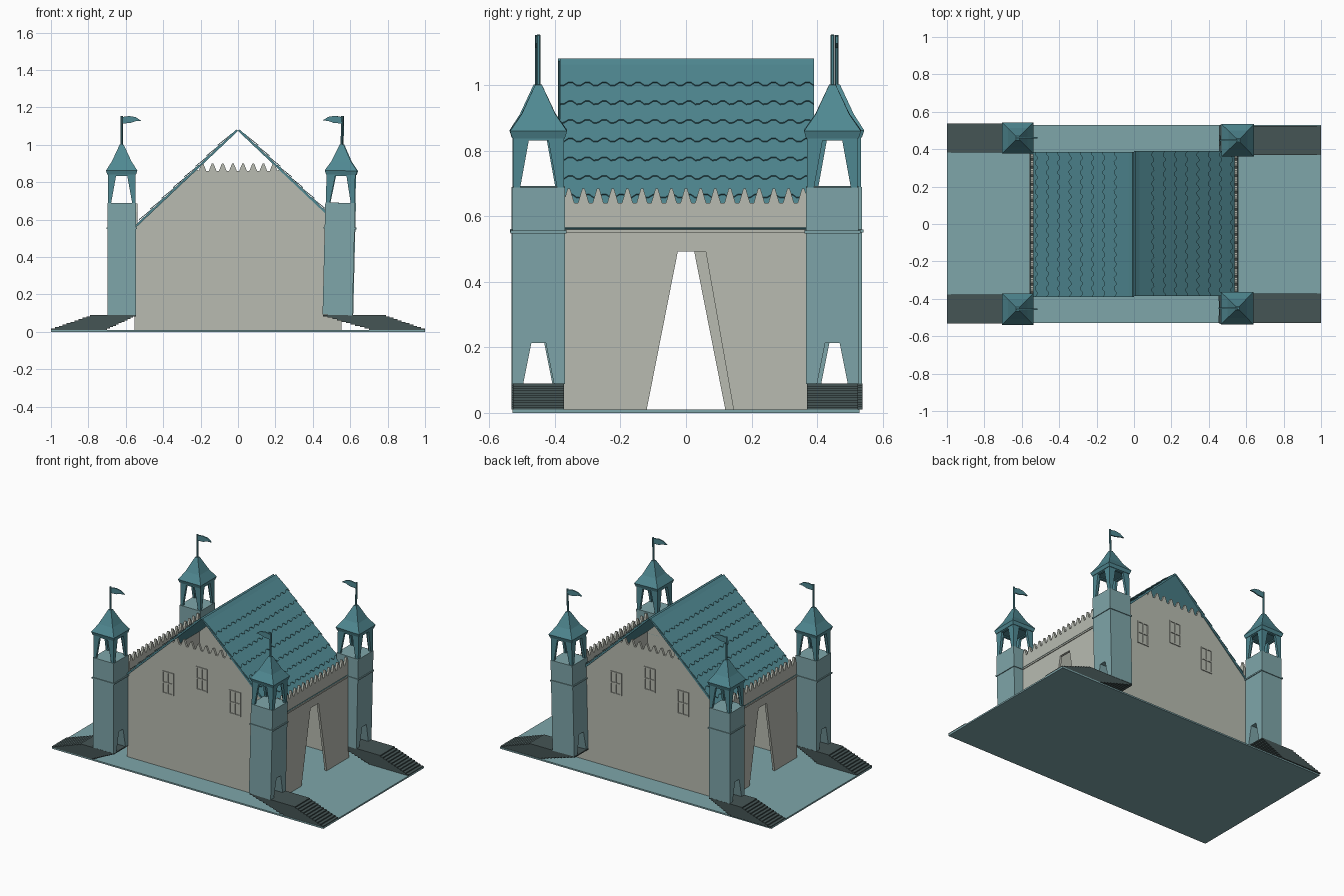
import bpy, bmesh, math
from mathutils import Matrix, Vector

if "Cube" in bpy.data.objects:
    bpy.data.objects.remove(bpy.data.objects["Cube"])


def material(name, rgb):
    m = bpy.data.materials.new(name)
    m.diffuse_color = (*rgb, 1)
    m.use_nodes = True
    m.node_tree.nodes["Principled BSDF"].inputs["Base Color"].default_value = m.diffuse_color
    return m


TOWER = material("pale_teal", (0.21, 0.38, 0.40))
ROOF = material("roof_teal", (0.08, 0.25, 0.29))
WALL = material("warm_grey", (0.48, 0.50, 0.44))
STEP = material("dark_slate", (0.06, 0.09, 0.09))

I4 = Matrix.Identity(4)
XZ = Matrix(((1, 0, 0, 0), (0, 0, -1, 0), (0, 1, 0, 0), (0, 0, 0, 1)))  # extrudes toward -y
YZ = Matrix(((0, 0, 1, 0), (1, 0, 0, 0), (0, 1, 0, 0), (0, 0, 0, 1)))   # extrudes toward +x
HALF = Matrix.Rotation(math.pi, 4, 'Z')


def finish(name, bm, mat):
    bmesh.ops.recalc_face_normals(bm, faces=bm.faces)
    me = bpy.data.meshes.new(name)
    bm.to_mesh(me)
    bm.free()
    me.materials.append(mat)
    ob = bpy.data.objects.new(name, me)
    bpy.context.collection.objects.link(ob)
    return ob


def prism(name, pts, a, b, mat, frame=I4):
    """Extrude a 2D outline from depth a to depth b in the given frame."""
    bm = bmesh.new()
    lo = [bm.verts.new(frame @ Vector((x, y, a))) for x, y in pts]
    hi = [bm.verts.new(frame @ Vector((x, y, b))) for x, y in pts]
    bm.faces.new(lo[::-1])
    bm.faces.new(hi)
    n = len(pts)
    for i in range(n):
        bm.faces.new((lo[i], lo[(i + 1) % n], hi[(i + 1) % n], hi[i]))
    return finish(name, bm, mat)


def rect(x0, x1, y0, y1):
    return [(x0, y0), (x1, y0), (x1, y1), (x0, y1)]


def box(name, x0, x1, y0, y1, z0, z1, mat, frame=I4):
    return prism(name, rect(x0, x1, y0, y1), z0, z1, mat, frame)


def arch(w, h, d0, d1, t0, t1, oh):
    """Panel outline with a tapering doorway cut up from the bottom, without its top."""
    return [(-w, 0), (d0, 0), (t0, oh), (t1, oh), (d1, 0), (w, 0), (w, h), (-w, h)]


def frustums(name, rings, mat, frame, sides=4):
    """Stack of regular rings (half-width, height)."""
    bm = bmesh.new()
    prev = None
    k = 1 / math.cos(math.pi / sides)
    for r, z in rings:
        ring = [bm.verts.new(frame @ Vector((r * k * math.cos((i + .5) * 2 * math.pi / sides),
                                             r * k * math.sin((i + .5) * 2 * math.pi / sides), z)))
                for i in range(sides)]
        if prev:
            for i in range(sides):
                j = (i + 1) % sides
                bm.faces.new((prev[i], prev[j], ring[j], ring[i]))
        else:
            bm.faces.new(ring[::-1])
        prev = ring
    bm.faces.new(prev)
    return finish(name, bm, mat)


def teeth(x0, x1, low, high, n):
    """Zigzag top edge running from x0 to x1."""
    p = (x1 - x0) / n
    pts = []
    for i in range(n):
        x = x0 + i * p
        pts += [(x + .12 * p, low), (x + .42 * p, high), (x + .58 * p, high), (x + .88 * p, low)]
    return pts


# ground slab
box("ground_slab", -1, 1, -.53, .53, 0, .01, TOWER)

# house walls: two halves related by a half turn
RIDGE, EAVE, HW, HD = 1.08, .56, .55, .38
for s, F in ((1, I4), (-1, HALF)):
    tag = "front" if s == 1 else "back"
    zx = lambda z: HW * (RIDGE - z) / (RIDGE - EAVE)
    gable = [(-HW, .01), (HW, .01), (HW, EAVE), (zx(.87), .87)]
    gable += teeth(zx(.87) - .005, -zx(.87) + .005, .86, .9, 8)
    gable += [(-zx(.87), .87), (-HW, EAVE)]
    prism(tag + "_gable_wall", gable, HD - .015, HD, WALL, F @ XZ)

    # windows: outer frame plus cross bars
    for k, (cx, z0, z1) in enumerate(((-.25, .505, .655), (0, .595, .75), (.245, .5, .66))):
        zm, W, T = (z0 + z1) / 2, .042, .008
        bars = [rect(cx - W, cx - W + T, z0, z1), rect(cx + W - T, cx + W, z0, z1),
                rect(cx - T / 2, cx + T / 2, z0, z1)]
        bars += [rect(cx - W, cx + W, z, z + T) for z in (z0, zm - T / 2, z1 - T)]
        for b in bars:
            prism(f"{tag}_window_bar_{k}", b, HD - .003, HD + .005, WALL, F @ XZ)

    # side wall with doorway and toothed parapet
    tag = "right" if s == 1 else "left"
    side = [(y, z + .01) for y, z in arch(HD, 0, -.12, .145, -.025, .06, .483)[:6]]
    side += teeth(HD, -HD, .64, .685, 17)
    prism(tag + "_side_wall", side, HW - .012, HW + .003, WALL, F @ YZ)
    box(tag + "_wall_ledge", HW, HW + .008, -HD, HD, .55, .56, WALL, F)

    # roof slab and scalloped tile rows
    d = Vector((HW, 0, -.52)).normalized()
    n = d.cross(Vector((0, 1, 0)))
    slope = Matrix(((d.x, 0, n.x, 0), (0, 1, 0, 0), (d.z, 0, n.z, RIDGE - .006), (0, 0, 0, 1)))
    L = .755
    prism(tag + "_roof", rect(0, L, -.385, .39), 0, .011, ROOF, F @ slope)
    for i in range(8):
        t = .13 + .083 * i
        edge = [(t - .015 * abs(x), y) for y, x in
                [(-.385 + .775 * j / 60, (0, .1, 1, 1)[j % 4]) for j in range(61)]]
        tilt = Matrix.Translation((t - .1, 0, .009)) @ Matrix.Rotation(-.08, 4, 'Y') \
            @ Matrix.Translation((.1 - t, 0, 0))
        prism(f"{tag}_tile_row_{i}", [(t - .1, .39), (t - .1, -.385)] + edge, 0, .004,
              ROOF, F @ slope @ tilt)

# corner towers: flags on both sides wave toward the middle
towers = (("front_left", -.622, -.455, .077, 0), ("back_left", -.622, .46, .077, 0),
          ("front_right", .532, -.45, .08, 1), ("back_right", .536, .447, .08, 1))
for tag, cx, cy, w, right in towers:
    F = Matrix.Translation((cx, cy, .09))
    if right:
        F = F @ Matrix.Rotation(math.radians(1.4), 4, 'Y') @ HALF
    # shaft with a passage, and its collar
    prism(tag + "_tower_shaft", arch(w, .6, -.047, .047, -.022, .022, .125), -w, w, TOWER, F @ YZ)
    box(tag + "_tower_collar", -w - .005, w + .005, -w - .005, w + .005, .46, .469, TOWER, F)
    # open belfry: four panels with tapering openings
    for k in range(4):
        P = F @ Matrix.Translation((0, 0, .6)) @ Matrix.Rotation(k * math.pi / 2, 4, 'Z') @ YZ
        v = w - .003
        prism(f"{tag}_belfry_panel_{k}", arch(v, .16, -.056, .056, -.03, .03, .143),
              v - .016, v, ROOF, P)
    # spire, pole and flag
    frustums(tag + "_spire", [(w, .75), (w + .007, .772), (.052, .822), (.01, .912)], ROOF, F)
    frustums(tag + "_flag_pole", [(.006, .9), (.006, 1.063)], ROOF, F, 8)
    flag = [(0, 1.058), (.04, 1.064), (.075, 1.058), (.105, 1.038), (.075, 1.036),
            (.045, 1.026), (0, 1.024)]
    prism(tag + "_flag", flag, -.004, .004, ROOF, F @ XZ)

    # stairs: stacked plates, each shifted toward the tower
    sx = 1 if right else -1
    y0, y1 = (cy - .078, cy + .078)
    N = 11
    for i in range(N):
        f = i / (N - 1)
        inner = .70 + ((.455 if right else .545) - .70) * f
        xs = sorted((sx * inner, sx * (1 - .21 * f)))
        box(f"{tag}_step_{i}", *xs, y0, y1, .01 + .08 * i / N, .01 + .08 * (i + 1) / N, STEP)
